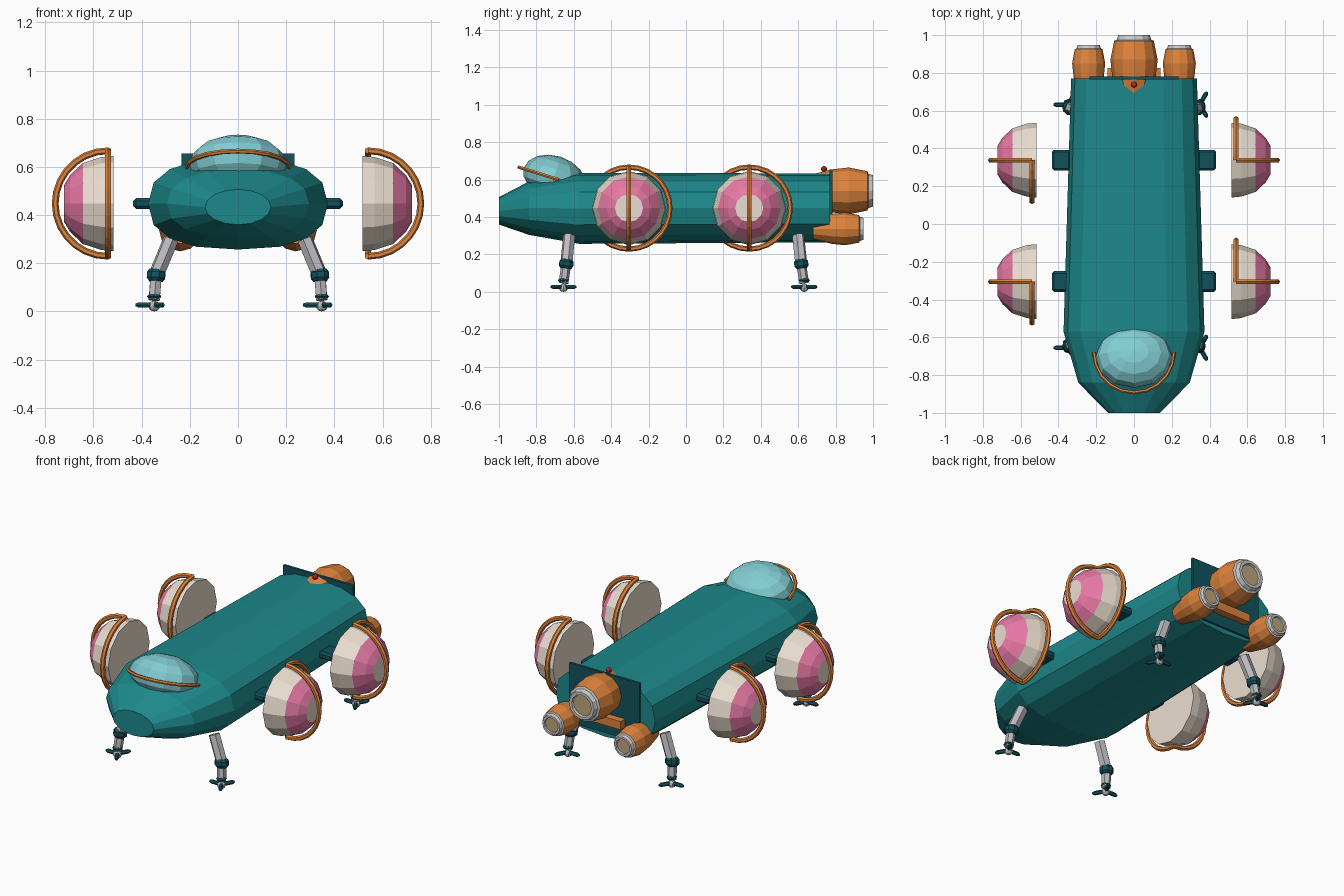
import bpy, bmesh
from math import sin, cos, pi, radians, copysign
from mathutils import Vector, Matrix

if "Cube" in bpy.data.objects:
    bpy.data.objects.remove(bpy.data.objects["Cube"])

def mat(name, *rgb):
    m = bpy.data.materials.new(name)
    m.diffuse_color = (*rgb, 1)
    m.use_nodes = True
    m.node_tree.nodes["Principled BSDF"].inputs["Base Color"].default_value = m.diffuse_color
    return m

TEAL = mat("teal", .012, .25, .26)
DARK = mat("dark teal", .006, .085, .11)
ORANGE = mat("orange", .74, .23, .045)
CREAM = mat("cream", .83, .73, .63)
PINK = mat("pink", .80, .19, .38)
GLASS = mat("canopy cyan", .22, .61, .65)
TAN = mat("tan", .51, .38, .2)
WHITE = mat("white", .75, .75, .75)
GREY = mat("light grey", .5, .5, .53)
RED = mat("red", .5, .03, .04)

def finish(name, bm, mats):
    bmesh.ops.recalc_face_normals(bm, faces=bm.faces[:])
    me = bpy.data.meshes.new(name)
    bm.to_mesh(me)
    bm.free()
    for m in mats:
        me.materials.append(m)
    ob = bpy.data.objects.new(name, me)
    bpy.context.collection.objects.link(ob)
    return ob

def loft(name, rings, mats, bands=None):
    """Skin closed rings of points; bands gives a material slot per strip, then the end cap."""
    bm = bmesh.new()
    vs = [[bm.verts.new(p) for p in r] for r in rings]
    n = len(vs[0])
    bands = bands or [0] * len(rings)
    for k in range(len(vs) - 1):
        for i in range(n):
            j = (i + 1) % n
            f = bm.faces.new((vs[k][i], vs[k][j], vs[k + 1][j], vs[k + 1][i]))
            f.material_index = bands[k]
    bm.faces.new(vs[0]).material_index = bands[0]
    bm.faces.new(vs[-1]).material_index = bands[-1]
    return finish(name, bm, mats)

def lathe(name, profile, origin, axis, mats, bands=None, sides=12):
    """Profile of (radius, distance along axis)."""
    q = Vector(axis).to_track_quat('Z', 'Y')
    o = Vector(origin)
    rings = [[o + q @ Vector((r * cos(2 * pi * i / sides), r * sin(2 * pi * i / sides), h))
              for i in range(sides)] for r, h in profile]
    return loft(name, rings, mats, bands)

def rod(name, a, b, r, m, sides=6):
    d = Vector(b) - Vector(a)
    return lathe(name, [(r, 0), (r, d.length)], a, d, [m], None, sides)

def half_ring(name, c, u, v, r, m, steps=14):
    """Half hoop from +u over v to -u."""
    c, u, v = Vector(c), Vector(u), Vector(v)
    n = u.cross(v).normalized()
    rings = []
    for k in range(steps + 1):
        d = u * cos(pi * k / steps) + v * sin(pi * k / steps)
        rad = d.normalized()
        rings.append([c + d + rad * r * cos(pi / 3 * i) + n * r * sin(pi / 3 * i) for i in range(6)])
    return loft(name, rings, [m])

def box(name, c, size, m, bevel=0):
    bm = bmesh.new()
    bmesh.ops.create_cube(bm, size=1, matrix=Matrix.Translation(c) @ Matrix.Diagonal((*size, 1)))
    if bevel:
        bmesh.ops.bevel(bm, geom=bm.edges[:], offset=bevel, segments=1, affect='EDGES')
    return finish(name, bm, [m])

def ball(name, c, scale, m, u=12, v=8, tilt=0):
    bm = bmesh.new()
    mx = Matrix.Translation(c) @ Matrix.Rotation(tilt, 4, 'X') @ Matrix.Diagonal((*scale, 1))
    bmesh.ops.create_uvsphere(bm, u_segments=u, v_segments=v, radius=1, matrix=mx)
    return finish(name, bm, [m])

# Hull: rounded-square sections (y, half width, bottom, top, exponent)
def section(y, w, z0, z1, e):
    pts = []
    for i in range(16):
        a = 2 * pi * i / 16
        c, s = cos(a), sin(a)
        pts.append((w * copysign(abs(c) ** (2 / e), c), y,
                    (z0 + z1) / 2 + (z1 - z0) / 2 * copysign(abs(s) ** (2 / e), s)))
    return pts

loft("hull", [section(*s) for s in [
    (-1, .137, .36, .507, 2), (-.84, .295, .305, .59, 2.3),
    (-.57, .373, .257, .637, 2.5), (.77, .333, .265, .633, 2.5)]], [TEAL])

# Rear plate, engine bracket and beacon
box("rear_plate", (0, .774, .475), (.47, .016, .36), DARK)
box("engine_bracket", (0, .80, .39), (.28, .05, .05), ORANGE)
ball("beacon", (0, .738, .657), (.016,) * 3, RED, 8, 6)

# Engines
ENGINE = [(.08, -.36), (.115, -.22), (.125, -.13), (.105, -.03), (.092, -.025),
          (.084, 0), (.066, 0), (.062, -.012)]
for name, x, y, z, kr, kl in [("main_engine", 0, 1, .54, 1, 1),
                              ("left_engine", -.24, .948, .337, .7, .75),
                              ("right_engine", .24, .948, .337, .7, .75)]:
    lathe(name, [(r * kr, h * kl) for r, h in ENGINE], (x, y, z), (0, 1, 0),
          [ORANGE, WHITE, TAN], [0, 0, 0, 1, 1, 1, 1, 2])

# Canopy and its front rim, tilted up at the front
tilt = radians(-17.5)
ball("canopy", (0, -.705, .612), (.203, .17, .116), GLASS, 12, 8, tilt)
half_ring("canopy_rim", (0, -.68, .60), (.212, 0, 0), (0, -.212, .066), .01, ORANGE, 10)

# Side pods: hull socket, dome and two half hoops each
for side, s in (("left", -1), ("right", 1)):
    for end, y in (("front", -.305), ("rear", .338)):
        tag = f"{side}_{end}"
        box(tag + "_socket", (s * .385, y, .448), (.10, .11, .045), DARK, .012)
        lathe(tag + "_pod", [(.198, 0), (.193, .05), (.168, .127), (.118, .18), (.075, .206)],
              (s * .517, y, .448), (s, 0, 0), [CREAM, PINK], [0, 0, 1, 1, 0])
        c, up = (s * .54, y, .448), (0, 0, .219)
        half_ring(tag + "_outer_hoop", c, up, (s * .219, 0, 0), .014, ORANGE)
        half_ring(tag + "_side_hoop", c, up, (0, s * .219, 0), .014, ORANGE)

# Landing legs: strut, knee, shin, ankle and three toes
for side, s in (("left", -1), ("right", 1)):
    for end, t, y0, y1 in (("front", -1, -.625, -.655), ("rear", 1, .60, .632)):
        tag = f"{side}_{end}_leg"
        top = Vector((s * .278, y0, .30))
        knee = Vector((s * .34, (y0 + y1) / 2, .15))
        foot = Vector((s * .348, y1, .027))
        rod(tag + "_strut", top, knee, .033, GREY)
        lathe(tag + "_knee", [(.03, -.025), (.04, -.012), (.04, .012), (.03, .025)],
              knee, foot - knee, [DARK], None, 8)
        rod(tag + "_shin", knee, foot + Vector((0, 0, .02)), .026, GREY)
        lathe(tag + "_ankle", [(.022, 0), (.03, .01), (.022, .02)],
              foot + Vector((0, 0, .025)), (0, 0, 1), [DARK], None, 8)
        ball(tag + "_pad", foot + Vector((0, 0, -.005)), (.024, .024, .022), GREY, 8, 6)
        for k, a in enumerate((180, 60, -60)):
            d = Vector((cos(radians(a)), sin(radians(a)), 0))
            lathe(f"{tag}_toe_{k + 1}", [(.012, 0), (.012, .065), (.006, .078)],
                  foot, d, [DARK], None, 6)
